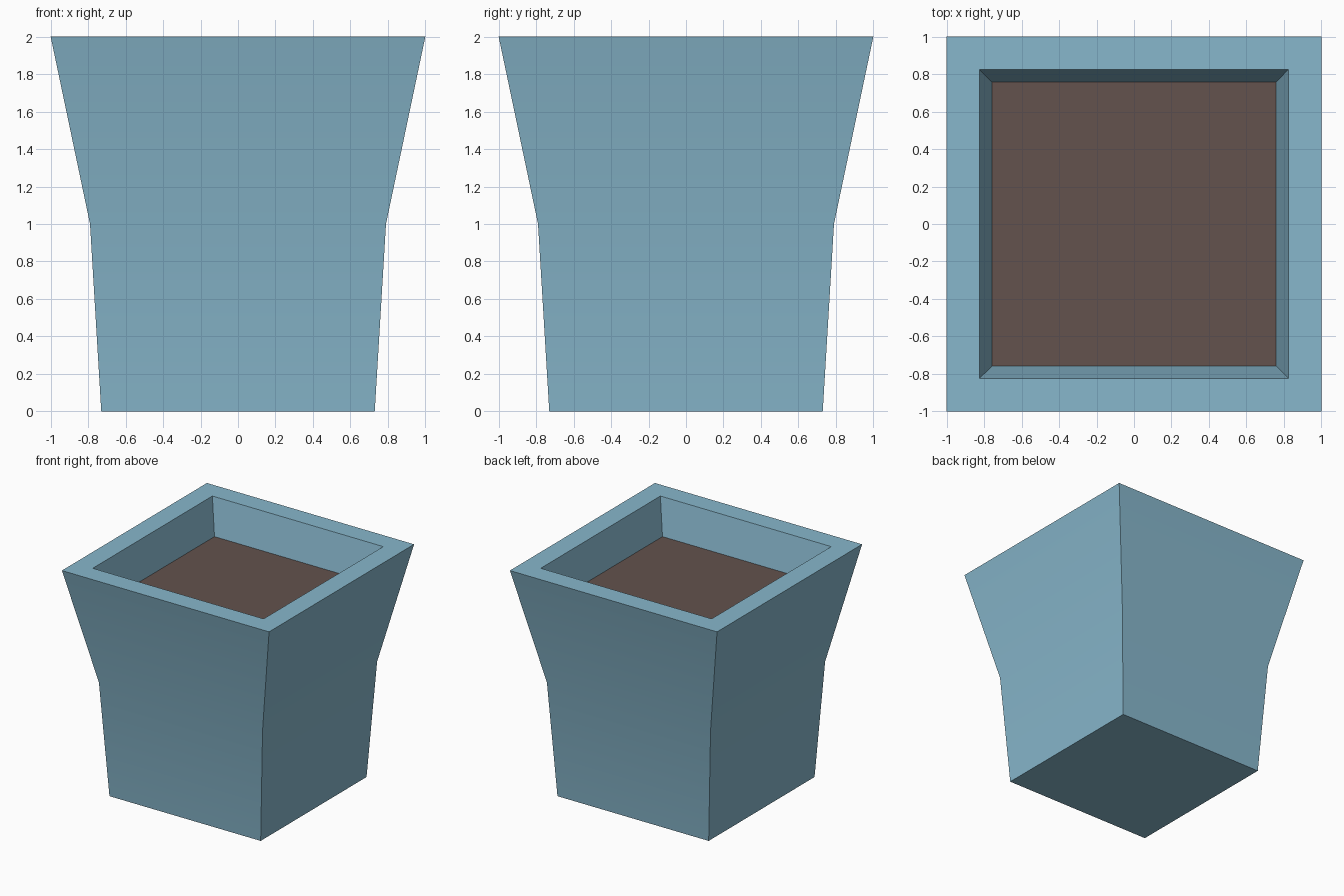
import bpy, bmesh, math

if "Cube" in bpy.data.objects:
    bpy.data.objects.remove(bpy.data.objects["Cube"])


def material(name, rgb):
    m = bpy.data.materials.new(name)
    m.diffuse_color = (*rgb, 1)
    m.use_nodes = True
    m.node_tree.nodes["Principled BSDF"].inputs["Base Color"].default_value = m.diffuse_color
    return m


def square_loft(name, profile, mat):
    """Stack square rings given as (half width, z) and cap both ends."""
    bm = bmesh.new()
    rings = [[bm.verts.new((sx * h, sy * h, z))
              for sx, sy in ((-1, -1), (1, -1), (1, 1), (-1, 1))]
             for h, z in profile]
    for a, b in zip(rings, rings[1:]):
        for i in range(4):
            j = (i + 1) % 4
            bm.faces.new((a[i], a[j], b[j], b[i]))
    bm.faces.new(rings[0][::-1])
    bm.faces.new(rings[-1])
    bmesh.ops.recalc_face_normals(bm, faces=bm.faces)
    mesh = bpy.data.meshes.new(name)
    bm.to_mesh(mesh)
    bm.free()
    mesh.materials.append(mat)
    obj = bpy.data.objects.new(name, mesh)
    bpy.context.collection.objects.link(obj)
    # Soft bend halfway up the sides, sharp corners and rim
    bpy.ops.object.select_all(action='DESELECT')
    obj.select_set(True)
    bpy.context.view_layer.objects.active = obj
    bpy.ops.object.shade_smooth_by_angle(angle=math.radians(30))
    return obj


blue = material("glazed blue", (0.245, 0.475, 0.605))
brown = material("soil brown", (0.125, 0.084, 0.074))

# Flared pot: outer wall, flat rim, inner wall and cavity floor
square_loft("planter_pot", [(0.73, 0), (0.79, 1.0), (1.0, 2.0),
                            (0.825, 2.0), (0.749, 1.65)], blue)

# Soil filling the cavity
square_loft("soil", [(0.749, 1.651), (0.757, 1.69)], brown)
